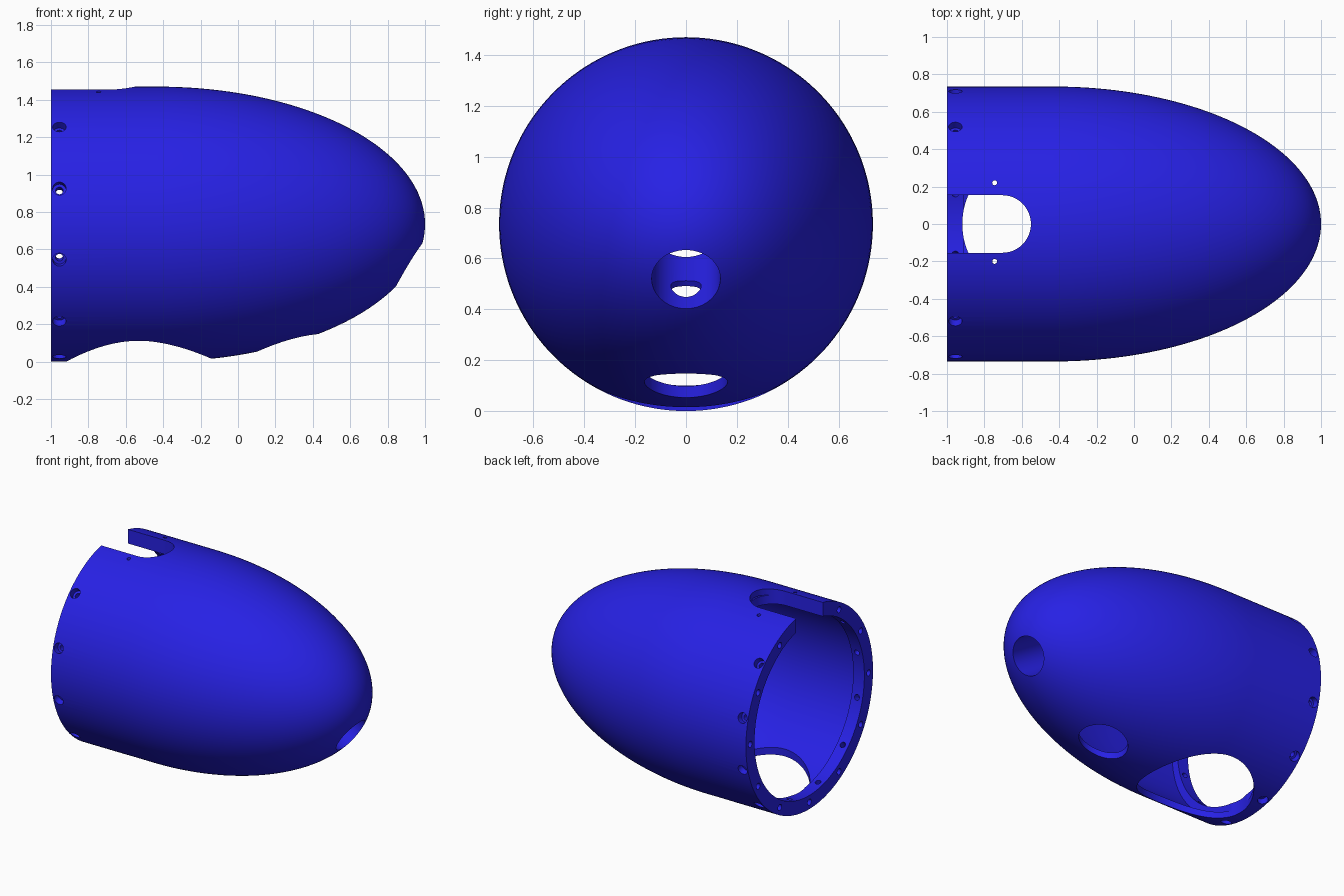
import bpy, bmesh
from math import sin, cos, pi, radians
from mathutils import Vector, Matrix

if "Cube" in bpy.data.objects:
    bpy.data.objects.remove(bpy.data.objects["Cube"])

R = 0.735      # outer radius, also height of the axis
CX = -0.43     # where the cylinder turns into the ellipsoid

mat = bpy.data.materials.new("blue")
mat.diffuse_color = (0.02, 0.015, 0.78, 1)
mat.use_nodes = True
mat.node_tree.nodes["Principled BSDF"].inputs["Base Color"].default_value = mat.diffuse_color


def to_object(name, bm):
    bmesh.ops.recalc_face_normals(bm, faces=bm.faces[:])
    mesh = bpy.data.meshes.new(name)
    bm.to_mesh(mesh)
    bm.free()
    ob = bpy.data.objects.new(name, mesh)
    bpy.context.collection.objects.link(ob)
    return ob


def cylinders(name, specs, segments=24):
    """specs: list of (start, end, radius)"""
    bm = bmesh.new()
    for a, b, r in specs:
        a, b = Vector(a), Vector(b)
        rot = (b - a).to_track_quat('Z', 'Y').to_matrix().to_4x4()
        bmesh.ops.create_cone(bm, cap_ends=True, segments=segments, radius1=r, radius2=r,
                              depth=(b - a).length,
                              matrix=Matrix.Translation((a + b) / 2) @ rot)
    return to_object(name, bm)


def boolean(target, tool, operation='DIFFERENCE'):
    mod = target.modifiers.new("bool", 'BOOLEAN')
    mod.operation = operation
    mod.solver = 'EXACT'
    mod.object = tool
    bpy.context.view_layer.objects.active = target
    bpy.ops.object.modifier_apply(modifier=mod.name)
    bpy.data.objects.remove(tool)


def radial(x, deg, r):
    """Point at angle deg from the top, distance r from the body axis."""
    t = radians(deg)
    return Vector((x, r * sin(t), R + r * cos(t)))


# Hollow nose shell with a thick rear flange
N = 40
outer = [(CX + 1.43 * cos(i * pi / 2 / N), R * sin(i * pi / 2 / N)) for i in range(N + 1)]
inner = [(CX + 1.385 * cos(i * pi / 2 / N), 0.69 * sin(i * pi / 2 / N)) for i in range(N, -1, -1)]
profile = outer + [(-1, R), (-1, 0.635), (-0.91, 0.635), (-0.91, 0.69)] + inner
profile[0] = (1.0, 0.0)
profile[-1] = (CX + 1.385, 0.0)
bm = bmesh.new()
vs = [bm.verts.new((x, 0, R + r)) for x, r in profile]
es = [bm.edges.new(p) for p in zip(vs, vs[1:])]
bmesh.ops.spin(bm, geom=vs + es, cent=(0, 0, R), axis=(1, 0, 0), angle=2 * pi, steps=144)
bmesh.ops.remove_doubles(bm, verts=bm.verts[:], dist=1e-4)
shell = to_object("nose_shell", bm)

# Thickened pad under the top slot
bm = bmesh.new()
bmesh.ops.create_cube(bm, size=1, matrix=Matrix.Translation((-0.735, 0, 1.383)) @
                      Matrix.Diagonal((0.51, 0.5, 0.065, 1)))
boolean(shell, to_object("slot_pad", bm), 'UNION')

# Tilted tube behind the nose opening
mouth = Vector((0.912, 0, 0.52))
axis = Vector((0.846, 0, -0.533)).normalized()
side = Vector((-0.533, 0, -0.846)).normalized()
boolean(shell, cylinders("nose_tube", [(mouth - axis * 0.018, mouth - axis * 0.375, 0.16)], 64), 'UNION')
boolean(shell, cylinders("nose_bore", [(mouth + axis * 0.2, mouth - axis * 0.5, 0.135)], 64))
tap = mouth - axis * 0.14
boolean(shell, cylinders("tube_side_hole", [(tap, tap + side * 0.175, 0.06)], 32))

# Two round openings in the belly
boolean(shell, cylinders("belly_opening", [((-0.53, 0, -0.2), (-0.53, 0, 0.5), 0.388)], 96))
boolean(shell, cylinders("small_belly_opening", [((0.265, 0, -0.2), (0.265, 0, 0.3), 0.163)], 64))

# Round-ended slot open at the rear top
bm = bmesh.new()
pts = [(-1.2, -0.154), (-1.2, 0.154)]
pts += [(-0.705 + 0.154 * sin(i * pi / 24), 0.154 * cos(i * pi / 24)) for i in range(25)]
face = bm.faces.new([bm.verts.new((x, y, 1.1)) for x, y in pts])
ext = bmesh.ops.extrude_face_region(bm, geom=[face])
bmesh.ops.translate(bm, vec=(0, 0, 0.6), verts=[v for v in ext['geom'] if isinstance(v, bmesh.types.BMVert)])
boolean(shell, to_object("top_slot", bm))
boolean(shell, cylinders("pin_holes", [((-0.745, y, 1.2), (-0.745, y, 1.6), 0.013) for y in (0.22, -0.2)], 16))

# Radial screw holes with counterbores, and rear face bolt holes
angles = range(45, 316, 30)
boolean(shell, cylinders("screw_holes", [(radial(-0.955, a, 0.55), radial(-0.955, a, 0.8), 0.02) for a in angles]))
boolean(shell, cylinders("counterbores", [(radial(-0.955, a, 0.69), radial(-0.955, a, 0.8), 0.036) for a in angles]))
boolean(shell, cylinders("face_holes", [(radial(-1.1, a, 0.685), radial(-0.935, a, 0.685), 0.022)
                                        for a in range(30, 331, 30)]))

# Finish: colour and smooth shading
shell.data.materials.clear()
shell.data.materials.append(mat)
bpy.ops.object.select_all(action='DESELECT')
shell.select_set(True)
bpy.context.view_layer.objects.active = shell
bpy.ops.object.shade_smooth_by_angle(angle=radians(30))
